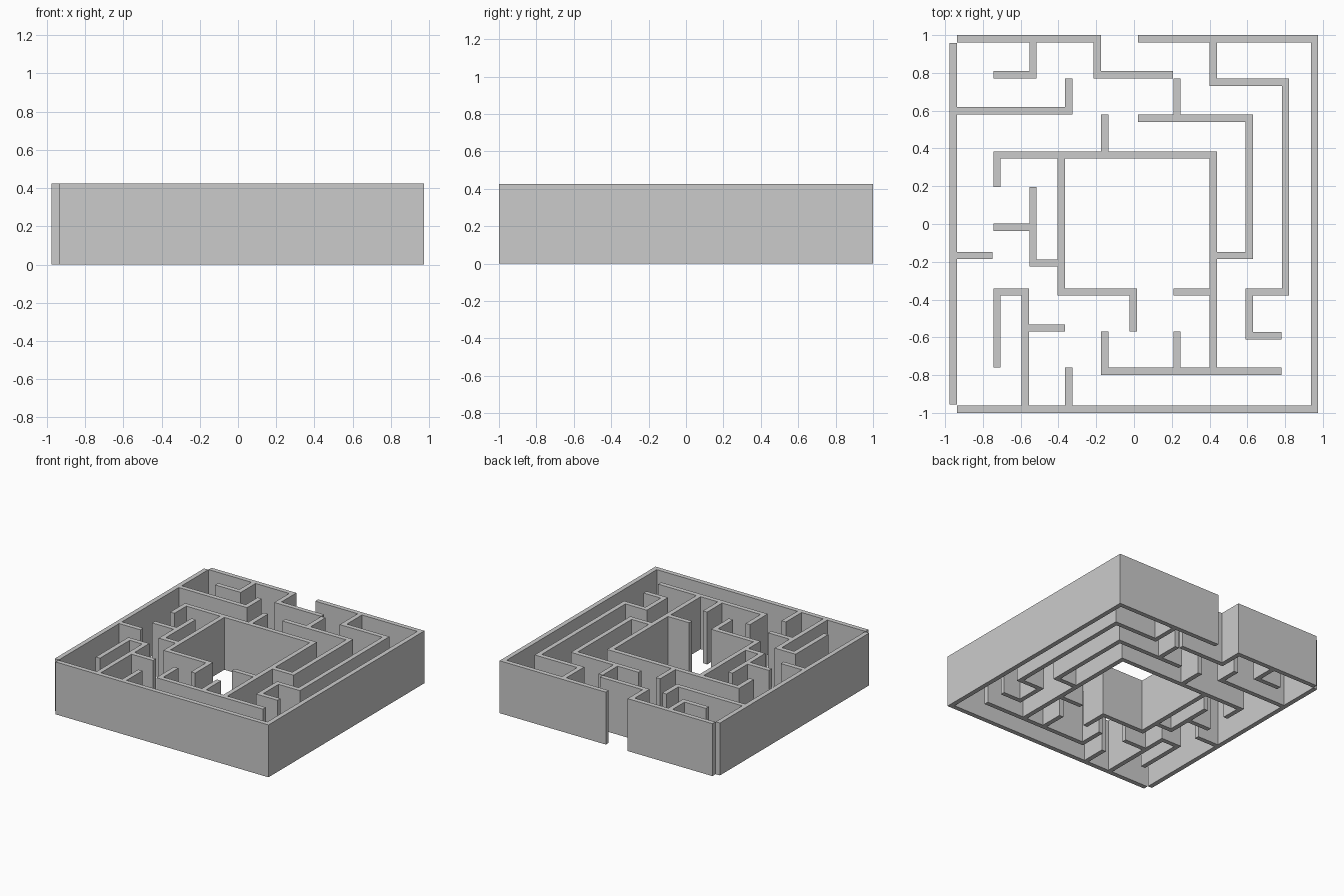
import bpy, bmesh

if "Cube" in bpy.data.objects:
    bpy.data.objects.remove(bpy.data.objects["Cube"])

HEIGHT, HALF = 0.425, 0.019
rects = []


def run(axis, x, y, *stops):
    """Rectilinear wall centreline: start point, then alternating x / y targets."""
    p, ax = [x, y], "xy".index(axis)
    for i, s in enumerate(stops):
        q = p[:]
        q[ax] = s
        lo, hi = [min(a, b) for a, b in zip(p, q)], [max(a, b) for a, b in zip(p, q)]
        # widen across the run
        lo[1 - ax] -= HALF
        hi[1 - ax] += HALF
        # fill the corner square at bends
        d = 1 if s > p[ax] else -1
        if i > 0:
            (lo if d > 0 else hi)[ax] -= d * HALF
        if i < len(stops) - 1:
            (hi if d > 0 else lo)[ax] += d * HALF
        rects.append([round(v, 3) for v in (lo[0], hi[0], lo[1], hi[1])])
        p, ax = q, 1 - ax


# outer walls, with the entrance jog
run('x', -.937, -.981, .955, .981, .02)
run('y', -.957, -.955, .959)
run('x', -.937, .981, -.195, .79, .207)
# upper left
run('y', -.535, .981, .79, -.745)
run('x', -.957, .6, -.345, .77)
# upper right spirals
run('y', .228, .77, .56)
run('x', .02, .56, .61, -.166, .42)
run('y', .42, .981, .75, .802, -.36, .61, -.592, .782)
# central chamber
run('x', .42, .366, -.726, .195)
run('y', -.155, .58, .366)
run('y', -.385, .366, -.36, -.004, -.57)
run('y', .42, .385, -.78)
run('x', .21, -.36, .42)
# lower middle
run('y', -.155, -.57, -.78, .782)
run('y', .228, -.57, -.78)
# left side
run('y', -.535, .195, -.207, -.385)
run('x', -.745, -.017, -.535)
run('x', -.957, -.166, -.748)
# lower left
run('y', -.726, -.76, -.36, -.576, -.981)
run('x', -.576, -.55, -.365)
run('y', -.345, -.76, -.981)

# merge all runs into one footprint, then extrude it
xs = sorted({v for r in rects for v in r[:2]})
ys = sorted({v for r in rects for v in r[2:]})
bm = bmesh.new()
verts = {}


def vert(i, j):
    if (i, j) not in verts:
        verts[i, j] = bm.verts.new((xs[i], ys[j], 0))
    return verts[i, j]


for i in range(len(xs) - 1):
    for j in range(len(ys) - 1):
        cx, cy = (xs[i] + xs[i + 1]) / 2, (ys[j] + ys[j + 1]) / 2
        if any(a < cx < b and c < cy < d for a, b, c, d in rects):
            bm.faces.new([vert(i, j), vert(i + 1, j), vert(i + 1, j + 1), vert(i, j + 1)])

ext = bmesh.ops.extrude_face_region(bm, geom=bm.faces[:], use_keep_orig=True)
top = [g for g in ext["geom"] if isinstance(g, bmesh.types.BMVert)]
bmesh.ops.translate(bm, verts=top, vec=(0, 0, HEIGHT))
bmesh.ops.recalc_face_normals(bm, faces=bm.faces[:])
mesh = bpy.data.meshes.new("maze_walls")
bm.to_mesh(mesh)
bm.free()
bpy.context.collection.objects.link(bpy.data.objects.new("maze_walls", mesh))
